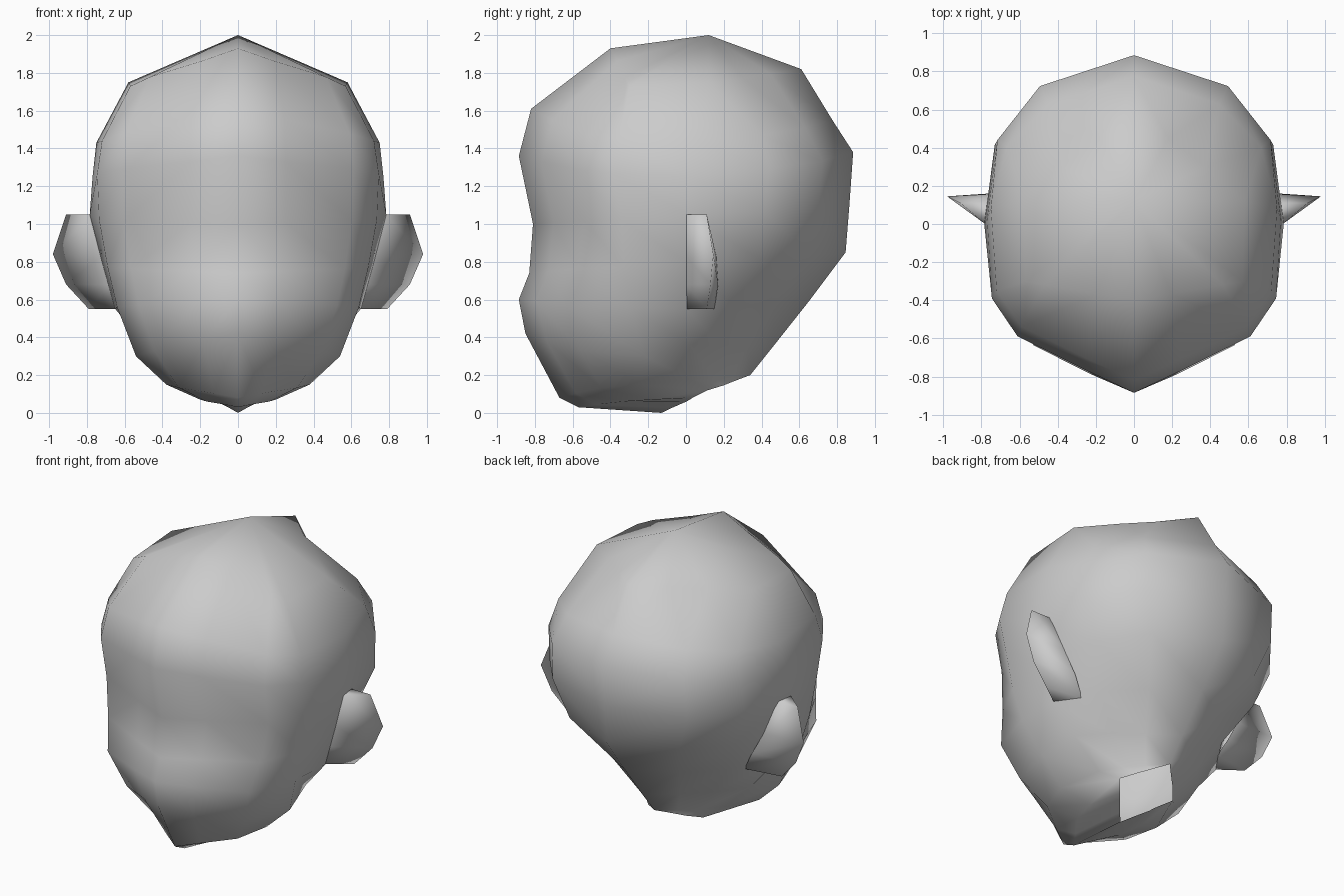
import bpy
from mathutils import Vector as V

if "Cube" in bpy.data.objects:
    bpy.data.objects.remove(bpy.data.objects["Cube"])


def build(name, rows, caps=()):
    """Skin a grid of half-model rows (top to bottom), then mirror across x."""
    verts, index = [], {}

    def vid(p):
        key = tuple(round(c, 3) for c in p)
        if key not in index:
            index[key] = len(verts)
            verts.append(key)
        return index[key]

    polys = list(caps)
    for up, low in zip(rows, rows[1:]):
        for i in range(len(up) - 1):
            polys.append((up[i], low[i], low[i + 1], up[i + 1]))
    faces = []
    for poly in polys:
        ids = list(dict.fromkeys(vid(p) for p in poly))
        if len(ids) > 2:
            faces.append(ids)
    mesh = bpy.data.meshes.new(name)
    mesh.from_pydata(verts, [], faces)
    mesh.validate()
    obj = bpy.data.objects.new(name, mesh)
    bpy.context.collection.objects.link(obj)
    mod = obj.modifiers.new("mirror", 'MIRROR')
    mod.use_clip = True
    mod.merge_threshold = 0.002
    mesh.shade_smooth()
    return obj


def ring(yf, zf, cheek, side, yb, zb, front, rear):
    """Half ring: front midline, cheek, side, back midline; front/rear = fullness of corners."""
    a, d, e, h = V((0, yf, zf)), V(cheek), V(side), V((0, yb, zb))

    def mix(p, q, fx, fy, fz):
        return V((p.x + (q.x - p.x) * fx, p.y + (q.y - p.y) * fy, p.z + (q.z - p.z) * fz))

    b = mix(a, d, .34, .34 - .10 * front, .34)
    c = mix(a, d, .82, .82 - .22 * front, .76)
    f = mix(e, h, .33 - .26 * rear, .38 + .10 * rear, .33)
    g = mix(e, h, .66 - .30 * rear, .68 + .13 * rear, .66)
    return [a, b, c, d, e, f, g, h]


# Head: rings from crown to the open neck
sections = [
    (-.40, 1.93, (.57, -.30, 1.73), (.58, .12, 1.75), .61, 1.82, 0, -.1),
    (-.82, 1.61, (.72, -.35, 1.44), (.75, .08, 1.43), .775, 1.55, 1, .85),
    (-.885, 1.36, (.745, -.39, 1.27), (.77, .03, 1.25), .885, 1.38, 1, 1),
    (-.81, 1.00, (.735, -.34, 1.02), (.785, 0, 1.05), .865, 1.10, 1.1, 1),
    (-.83, .74, (.69, -.33, .77), (.72, 0, .80), .845, .85, 1.4, .75),
    (-.885, .60, (.64, -.30, .56), (.65, 0, .55), .65, .59, 1.8, .25),
    (-.85, .42, (.54, -.22, .30), (.49, .02, .36), .46, .35, 1.6, .1),
    (-.67, .08, (.38, -.24, .15), (.30, .02, .18), .34, .20, 1.4, .1),
    (-.57, .03, (.20, -.18, .07), (.21, .115, .12), .34, .20, 1, 0),
    (-.13, 0, (.14, .035, .08), (.21, .115, .12), .34, .20, 0, 0),
]
crown = [V((0, .12, 2))] * 8
build("head", [crown] + [ring(*s) for s in sections])

# Ears: thin wedges with a front root, outer rim and a back root sunk into the head
ear = [
    [(.78, 0, 1.05), (.91, .11, 1.05), (.76, .11, 1.05)],
    [(.725, 0, .83), (.98, .145, .84), (.69, .16, .83)],
    [(.68, 0, .68), (.91, .13, .68), (.61, .17, .68)],
    [(.64, 0, .55), (.79, .11, .55), (.54, .15, .55)],
]
build("ears", ear, caps=[ear[0], ear[-1][::-1]])
